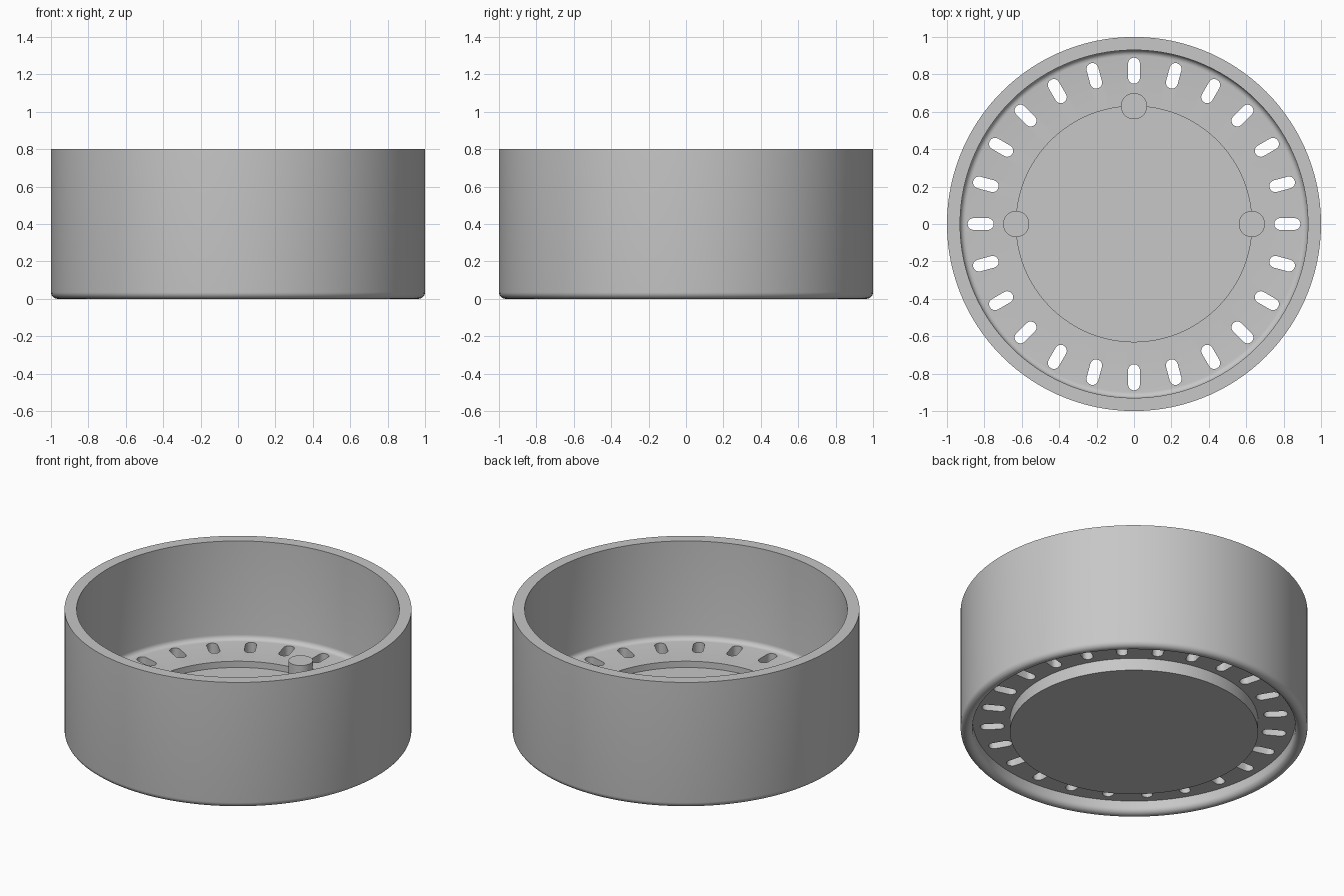
import bpy, bmesh
from math import sin, cos, pi, radians
from mathutils import Vector, Matrix

cube = bpy.data.objects.get("Cube")
if cube:
    bpy.data.objects.remove(cube, do_unlink=True)

SEGMENTS = 120
OUTER, INNER = 1.0, 0.93
FLOOR_TOP, FLOOR_UNDER = 0.175, 0.078

grey = bpy.data.materials.new("light grey")
grey.use_nodes = True
colour = (0.57, 0.57, 0.57, 1)
grey.diffuse_color = colour
grey.node_tree.nodes["Principled BSDF"].inputs["Base Color"].default_value = colour


def add_object(name, bm):
    bmesh.ops.recalc_face_normals(bm, faces=bm.faces[:])
    mesh = bpy.data.meshes.new(name)
    bm.to_mesh(mesh)
    bm.free()
    mesh.materials.append(grey)
    obj = bpy.data.objects.new(name, mesh)
    bpy.context.collection.objects.link(obj)
    return obj


def select(obj):
    bpy.ops.object.select_all(action='DESELECT')
    obj.select_set(True)
    bpy.context.view_layer.objects.active = obj


def smooth(obj):
    select(obj)
    bpy.ops.object.shade_smooth_by_angle(angle=radians(35))


def arc(r, z, radius, start, end, steps):
    """Points of a rounded corner in the (radius, height) plane."""
    angles = [radians(start + (end - start) * i / steps) for i in range(steps + 1)]
    return [(r + radius * cos(a), z + radius * sin(a)) for a in angles]


def lathe(name, profile):
    bm = bmesh.new()
    verts = [bm.verts.new((r, 0, z)) for r, z in profile]
    edges = [bm.edges.new(pair) for pair in zip(verts, verts[1:])]
    bmesh.ops.spin(bm, geom=verts + edges, cent=(0, 0, 0), axis=(0, 0, 1),
                   angle=2 * pi, steps=SEGMENTS)
    bmesh.ops.remove_doubles(bm, verts=bm.verts[:], dist=1e-4)
    return add_object(name, bm)


# Round tray: dished floor, rounded foot ring, lowered central base
foot = (OUTER - INNER) / 2
profile = [(0, 0.0), (0.715, 0.0), (0.715, FLOOR_UNDER), (INNER, FLOOR_UNDER)]
profile += arc(INNER + foot, foot, foot, 180, 360, 12)
profile += [(OUTER, 0.8), (INNER, 0.8)]
profile += arc(INNER - 0.03, FLOOR_TOP + 0.03, 0.03, 0, -90, 6)
profile += [(0.63, FLOOR_TOP), (0.63, FLOOR_TOP - 0.04), (0, FLOOR_TOP - 0.04)]
tray = lathe("tray", profile)

# Ring of rounded drainage slots cut through the floor
SLOTS, HALF_WIDTH = 24, 0.032
bm = bmesh.new()
outline = [(x + HALF_WIDTH * cos(a), HALF_WIDTH * sin(a))
           for x, first in ((0.858, -90), (0.782, 90))
           for a in (radians(first + 22.5 * i) for i in range(9))]
for k in range(SLOTS):
    turn = Matrix.Rotation(2 * pi * k / SLOTS, 3, 'Z')
    face = bm.faces.new([bm.verts.new(turn @ Vector((x, y, 0.03))) for x, y in outline])
    lid = bmesh.ops.extrude_face_region(bm, geom=[face])["geom"]
    bmesh.ops.translate(bm, vec=(0, 0, 0.2),
                        verts=[g for g in lid if isinstance(g, bmesh.types.BMVert)])
cutter = add_object("slot_cutter", bm)
cutter.hide_render = True

select(tray)
cut = tray.modifiers.new("slots", 'BOOLEAN')
cut.operation = 'DIFFERENCE'
cut.solver = 'EXACT'
cut.object = cutter
bpy.ops.object.modifier_apply(modifier=cut.name)
bpy.data.objects.remove(cutter, do_unlink=True)
smooth(tray)

# Three short pegs on the edge of the recess
for name, x, y in (("left_peg", 0.63, 0), ("right_peg", -0.63, 0), ("back_peg", 0, 0.63)):
    bm = bmesh.new()
    bmesh.ops.create_cone(bm, cap_ends=True, segments=40, radius1=0.07, radius2=0.07,
                          depth=0.113, matrix=Matrix.Translation((x, y, 0.1765)))
    smooth(add_object(name, bm))
